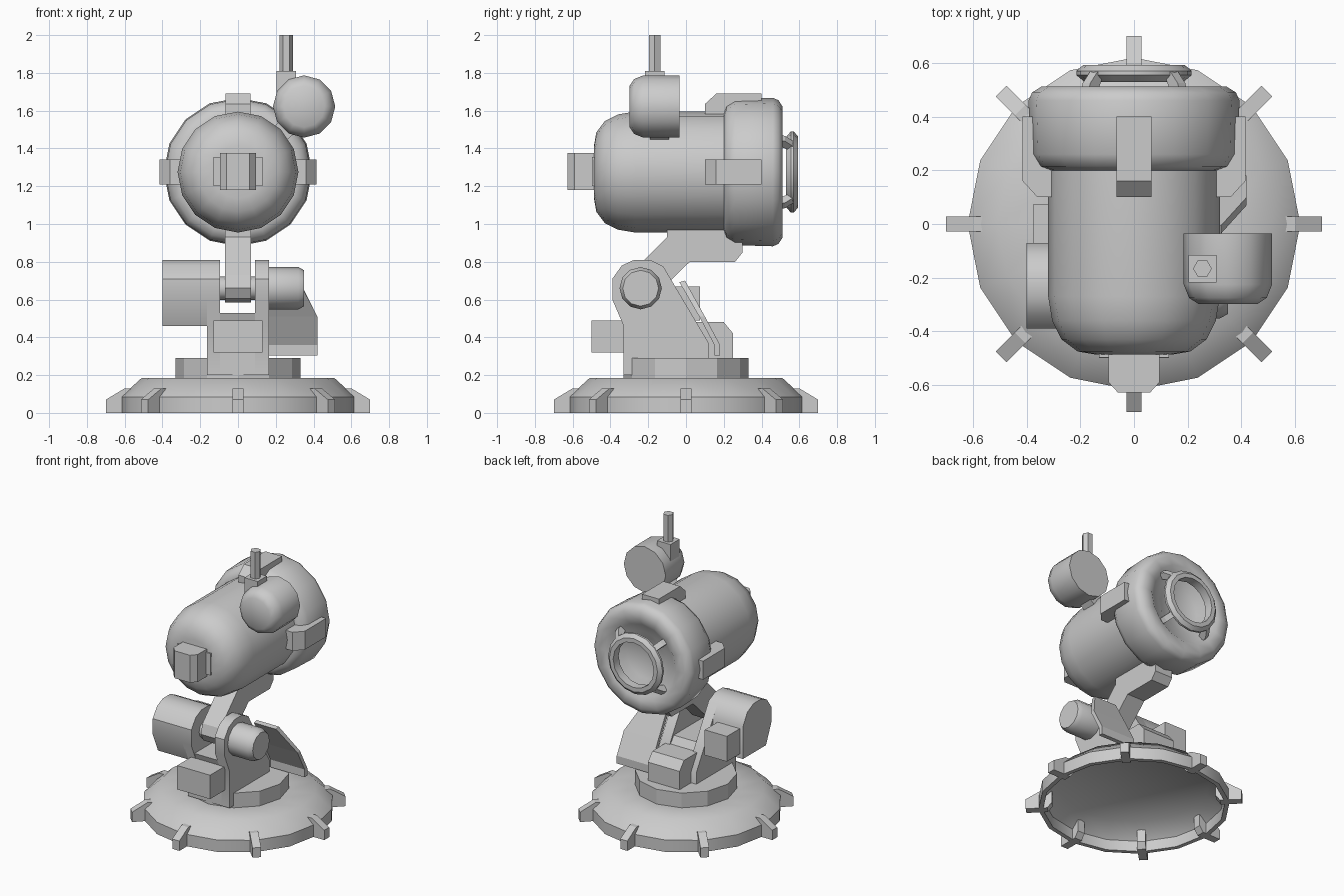
import bpy, bmesh
from math import radians, cos, sin, pi
from mathutils import Matrix, Vector

if "Cube" in bpy.data.objects:
    bpy.data.objects.remove(bpy.data.objects["Cube"])


def finish(name, bm, smooth=None):
    bmesh.ops.remove_doubles(bm, verts=bm.verts, dist=1e-5)
    bmesh.ops.recalc_face_normals(bm, faces=bm.faces)
    me = bpy.data.meshes.new(name)
    bm.to_mesh(me)
    bm.free()
    ob = bpy.data.objects.new(name, me)
    bpy.context.collection.objects.link(ob)
    if smooth:
        bpy.ops.object.select_all(action='DESELECT')
        ob.select_set(True)
        bpy.context.view_layer.objects.active = ob
        bpy.ops.object.shade_smooth_by_angle(angle=radians(smooth))
    return ob


def prism(name, pts, lo, hi, axis='X', mat=None, smooth=None):
    """Extrude a closed outline along an axis: X takes (y,z), Y takes (x,z), Z takes (x,y)."""
    place = {'X': lambda a, b, t: (t, a, b), 'Y': lambda a, b, t: (a, t, b),
             'Z': lambda a, b, t: (a, b, t)}[axis]
    bm = bmesh.new()
    r0, r1 = [[bm.verts.new(place(a, b, t)) for a, b in pts] for t in (lo, hi)]
    bm.faces.new(r0)
    bm.faces.new(r1)
    for i in range(len(pts)):
        j = (i + 1) % len(pts)
        bm.faces.new((r0[i], r0[j], r1[j], r1[i]))
    if mat:
        bm.transform(mat)
    return finish(name, bm, smooth)


def box(name, x, y, z):
    return prism(name, [(x[0], y[0]), (x[1], y[0]), (x[1], y[1]), (x[0], y[1])], *z, axis='Z')


def lathe(name, prof, n, axis='Z', loc=(0, 0, 0), closed=False, smooth=40, turn=0):
    """Spin (radius, distance along axis) points around an axis through loc."""
    place = {'X': lambda a, b, t: (t, a, b), 'Y': lambda a, b, t: (a, t, b),
             'Z': lambda a, b, t: (a, b, t)}[axis]
    bm = bmesh.new()
    rings = []
    for r, t in prof:
        if r == 0:
            rings.append([bm.verts.new(place(0, 0, t))] * n)
        else:
            rings.append([bm.verts.new(place(r * cos(2 * pi * (k + turn) / n),
                                             r * sin(2 * pi * (k + turn) / n), t)) for k in range(n)])
    pairs = list(zip(rings, rings[1:]))
    if closed:
        pairs.append((rings[-1], rings[0]))
    for a, b in pairs:
        for k in range(n):
            m = (k + 1) % n
            quad = list(dict.fromkeys((a[k], a[m], b[m], b[k])))
            bm.faces.new(quad)
    bm.transform(Matrix.Translation(loc))
    return finish(name, bm, smooth)


# Hollow base dish
lathe("base_dish", [(0, .185), (.33, .185), (.51, .185), (.62, .085), (.62, 0), (.59, 0),
                    (.59, .075), (.49, .165), (0, .165)], 16, smooth=45)

# Eight clamps around the rim
clamp = [(.70, 0), (.70, .07), (.60, .13), (.53, .13), (.53, .04), (.56, 0)]
for i in range(8):
    prism(f"rim_clamp_{i + 1}", clamp, -.028, .028, 'Y', Matrix.Rotation(i * pi / 4, 4, 'Z'))

# Turntable
lathe("turntable", [(0, .18), (.33, .18), (.33, .29), (0, .29)], 12, smooth=20)

# Yoke: floor block and two cheeks
head = [(-.39, .60), (-.39, .71), (-.34, .78), (-.275, .81), (-.19, .81), (-.12, .775)]
cheek = [(-.33, .2), (-.33, .46)] + head + [(.12, .37), (.12, .2)]
prism("yoke_right_cheek", cheek, .09, .165, smooth=35)
prism("yoke_left_cheek", cheek, -.165, -.095, smooth=35)
prism("yoke_floor", [(-.33, .2), (-.33, .46), (-.355, .53), (.01, .53), (.12, .37), (.12, .2)],
      -.1, .1)

# Boxes on and around the yoke
box("front_control_box", (-.13, .13), (-.5, -.32), (.32, .49))
prism("rear_control_box", [(0, .25), (0, .48), (.2, .48), (.25, .42), (.25, .25)], -.125, .125)

# Tilt motor on the left with its rear connector
prism("tilt_motor_housing", [(-.33, .46)] + head + [(-.07, .69), (-.07, .46)], -.4, -.16, smooth=35)
box("motor_connector", (-.375, -.2), (-.1, .075), (.49, .67))

# Pivot shaft and right bearing
pivot = (0, -.24, .66)
lathe("pivot_shaft", [(0, -.1), (.062, -.1), (.062, .1), (0, .1)], 12, 'X', pivot)
lathe("right_bearing", [(0, .16), (.112, .16), (.112, .32), (.095, .35), (0, .35)], 12, 'X', pivot)

# Bent shield plate behind the right cheek
bm = bmesh.new()
rows = [(.70, -.005, .325), (.51, .1, .42), (.36, .18, .42), (.305, .18, .42)]
loops = []
for dy in (0, -.03):
    loops.append([[bm.verts.new((x, y + dy, z - (.008 if dy and i == 0 else 0)))
                   for x in (.15, xr)] for i, (z, y, xr) in enumerate(rows)])
for g in loops:
    for a, b in zip(g, g[1:]):
        bm.faces.new((a[0], a[1], b[1], b[0]))
for s in (0, 1):
    for i in range(3):
        bm.faces.new((loops[0][i][s], loops[0][i + 1][s], loops[1][i + 1][s], loops[1][i][s]))
for i in (0, 3):
    bm.faces.new((loops[0][i][0], loops[0][i][1], loops[1][i][1], loops[1][i][0]))
finish("shield_plate", bm)

# Cranked arm carrying the lamp body
prism("tilt_arm", [(-.1, 1.0), (-.1, .93), (-.3, .73), (-.32, .66), (-.29, .605), (-.24, .585),
                   (-.18, .605), (.02, .8), (.26, .8), (.30, .85), (.30, 1.0)], -.07, .07)

# Main body and rear drum
axis = (0, 0, 1.275)
lathe("main_body", [(0, -.487), (.14, -.487), (.21, -.475), (.27, -.43), (.305, -.36), (.32, -.27),
                    (.32, .25), (0, .25)], 16, 'Y', axis)
lathe("rear_drum", [(0, .2), (.32, .2), (.36, .215), (.387, .26), (.393, .46), (.38, .49), (.345, .512),
                    (.28, .512), (.25, .49), (.2, .48), (.15, .45), (0, .43)], 16, 'Y', axis, smooth=50)

# Rear ring held by four struts
lathe("rear_ring", [(.215, .555), (.215, .57), (.19, .592), (.16, .592), (.16, .53), (.185, .53)],
      16, 'Y', axis, closed=True)
for i in range(4):
    m = Matrix.Translation(axis) @ Matrix.Rotation(pi / 4 + i * pi / 2, 4, 'Y')
    prism(f"ring_strut_{i + 1}", [(.48, .22), (.48, .265), (.525, .25), (.57, .21), (.555, .18)],
          -.02, .02, 'X', m)

# Lugs on the top and sides of the drum
lug = [(.1, .29), (.1, .36), (.16, .415), (.4, .415), (.4, .33)]
for side, turn in (("top", 0), ("right", pi / 2), ("left", -pi / 2)):
    prism(f"{side}_lug", lug, -.066, .066, 'X',
          Matrix.Translation(axis) @ Matrix.Rotation(turn, 4, 'Y'))

# Front block with chamfered corners
prism("front_block", [(-.095, -.46), (-.095, -.59), (-.06, -.628), (.06, -.628), (.095, -.59),
                      (.095, -.46)], 1.18, 1.375, 'Z')
box("front_block_plate", (-.13, .13), (-.497, -.47), (1.2, 1.355))

# Side sensor pod, its bracket and antenna
lathe("sensor_pod", [(0, -.298), (.11, -.298), (.145, -.275), (.165, -.225), (.165, -.035), (0, -.035)],
      12, 'Y', (.35, 0, 1.622))
prism("pod_bracket", [(.17, 1.50), (.24, 1.43), (.36, 1.53), (.29, 1.6)], -.19, -.09, 'Y')
box("antenna_mount", (.203, .308), (-.218, -.115), (1.62, 1.81))
lathe("antenna", [(0, 1.78), (.035, 1.78), (.035, 2.0), (0, 2.0)], 6, 'Z', (.255, -.166, 0), smooth=20)
